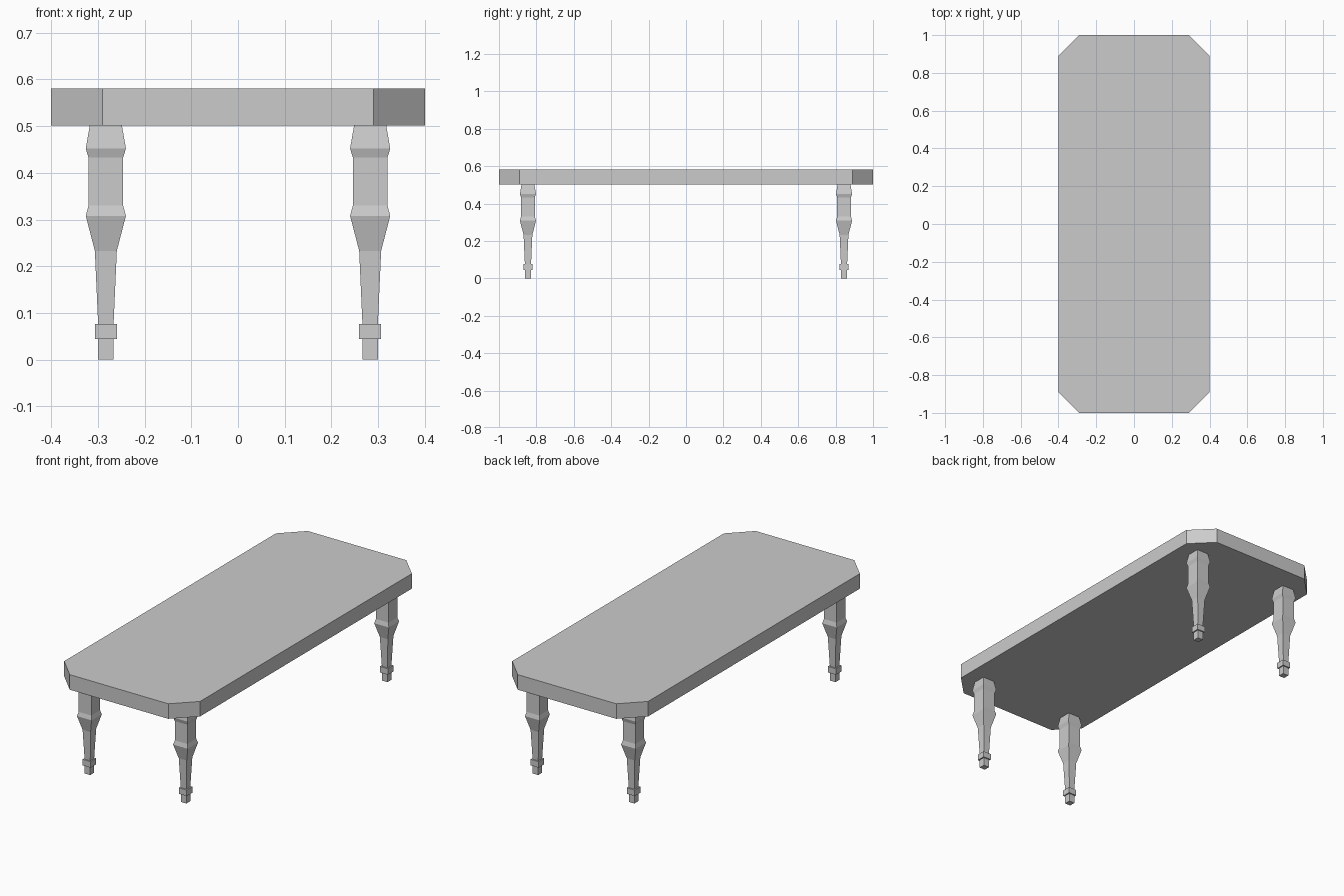
import bpy, bmesh

if "Cube" in bpy.data.objects:
    bpy.data.objects.remove(bpy.data.objects["Cube"])


def loft(name, rings):
    """Closed solid through a stack of matching vertex rings (counter-clockwise)."""
    bm = bmesh.new()
    loops = [[bm.verts.new(p) for p in ring] for ring in rings]
    n = len(loops[0])
    for low, high in zip(loops, loops[1:]):
        for i in range(n):
            j = (i + 1) % n
            bm.faces.new((low[i], low[j], high[j], high[i]))
    bm.faces.new(loops[0][::-1])
    bm.faces.new(loops[-1])
    bmesh.ops.recalc_face_normals(bm, faces=bm.faces)
    mesh = bpy.data.meshes.new(name)
    bm.to_mesh(mesh)
    bm.free()
    obj = bpy.data.objects.new(name, mesh)
    bpy.context.collection.objects.link(obj)
    return obj


# Table top: slab with clipped corners
X, Y, CUT = 0.40, 1.0, 0.11
outline = [(X, -Y + CUT), (X, Y - CUT), (X - CUT, Y), (-X + CUT, Y),
           (-X, Y - CUT), (-X, -Y + CUT), (-X + CUT, -Y), (X - CUT, -Y)]
loft("table_top", [[(x, y, z) for x, y in outline] for z in (0.501, 0.581)])

# Legs: square-section turned profile as (half width, height)
profile = [(0.0165, 0), (0.0165, 0.044), (0.0235, 0.044), (0.0235, 0.076),
           (0.0165, 0.076), (0.0235, 0.233), (0.043, 0.308), (0.037, 0.33),
           (0.037, 0.4325), (0.043, 0.452), (0.0345, 0.501)]
square = [(-1, -1), (1, -1), (1, 1), (-1, 1)]
for side, sx in (("left", -1), ("right", 1)):
    for end, sy in (("front", -1), ("back", 1)):
        leg = loft(f"{end}_{side}_leg",
                   [[(r * x, r * y, z) for x, y in square] for r, z in profile])
        leg.location = (sx * 0.283, sy * 0.845, 0)
